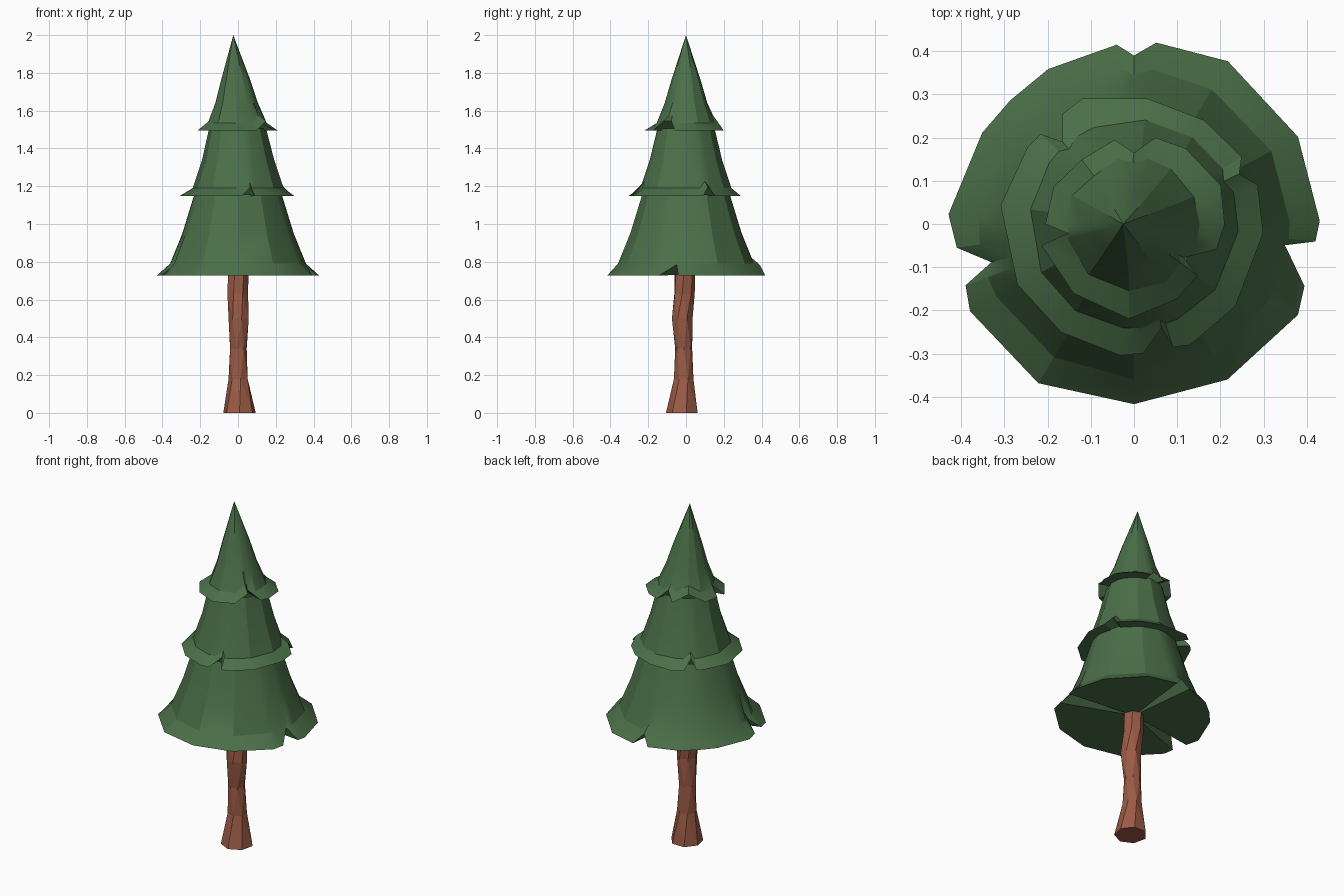
import bpy, bmesh
from math import radians, sin, cos, tau

if "Cube" in bpy.data.objects:
    bpy.data.objects.remove(bpy.data.objects["Cube"])


def material(name, rgb):
    m = bpy.data.materials.new(name)
    m.diffuse_color = (*rgb, 1)
    m.use_nodes = True
    m.node_tree.nodes["Principled BSDF"].inputs["Base Color"].default_value = m.diffuse_color
    return m


green = material("needles", (0.07, 0.16, 0.065))
brown = material("bark", (0.33, 0.105, 0.06))


def finish(name, bm, mat, angle):
    bmesh.ops.recalc_face_normals(bm, faces=bm.faces[:])
    me = bpy.data.meshes.new(name)
    bm.to_mesh(me)
    bm.free()
    me.materials.append(mat)
    me.shade_smooth()
    me.set_sharp_from_angle(angle=radians(angle))
    ob = bpy.data.objects.new(name, me)
    bpy.context.collection.objects.link(ob)


def bridge(bm, a, b):
    n = len(a)
    for i in range(n):
        j = (i + 1) % n
        bm.faces.new((a[i], a[j], b[j], b[i]))


def tier(name, radius, hem_z, notch_z, hem, profile, tip=None):
    """Skirt of branches: hem = (angle, radius) pairs, profile = (z, r, centre x)."""
    bm = bmesh.new()
    notched = [r < radius * 0.94 for _, r in hem]
    rim = [bm.verts.new((r * cos(radians(a)), r * sin(radians(a)), notch_z if k else hem_z))
           for (a, r), k in zip(hem, notched)]
    rings = [rim]
    for level, (z, r, cx) in enumerate(profile):
        ring = []
        for (a, hem_r), k in zip(hem, notched):
            rr, zz = r, z
            if level == 0 and k:
                rr, zz = min(r, hem_r) - 0.012, max(z, notch_z) + 0.03
            ring.append(bm.verts.new((cx + rr * cos(radians(a)), rr * sin(radians(a)), zz)))
        rings.append(ring)
    for a, b in zip(rings, rings[1:]):
        bridge(bm, a, b)
    # underside
    centre = bm.verts.new((0, 0, hem_z + 0.005))
    for i in range(len(rim)):
        bm.faces.new((rim[i], centre, rim[(i + 1) % len(rim)]))
    # pointed top
    if tip:
        t = bm.verts.new(tip)
        last = rings[-1]
        for i in range(len(last)):
            bm.faces.new((last[i], last[(i + 1) % len(last)], t))
    finish(name, bm, green, 22)


tier("lower_branches", 0.425, 0.727, 0.785,
     [(-152, .43), (-121, .43), (-90, .417), (-59, .42), (-29, .434), (-20, .42),
      (-8, .353), (-5.5, .422), (1, .43), (28, .43), (60, .435), (83, .423),
      (90, .39), (95.5, .417), (119, .41), (135, .405), (149, .41), (177, .43),
      (187.6, .414), (195, .342), (200, .415)],
     [(0.79, .36, 0), (0.95, .295, 0), (1.155, .232, 0)])

tier("middle_branches", 0.302, 1.148, 1.195,
     [(-152.6, .304), (-124, .302), (-96, .306), (-86, .30), (-75, .249), (-72.5, .299),
      (-65, .309), (-39, .302), (-4, .30), (17.5, .30), (25.5, .27), (32, .294),
      (56, .29), (84, .292), (112.5, .314), (123, .304), (131, .252), (136, .30),
      (144, .304), (172, .312)],
     [(1.19, .242, 0), (1.34, .192, 0), (1.505, .152, -.003)])

tier("upper_branches", 0.208, 1.495, 1.545,
     [(-172, .155), (-167, .22), (-131, .213), (-93, .22), (-60, .2), (-39, .19),
      (-34, .14), (-17, .2), (0, .21), (24, .22), (55.5, .212), (76, .206),
      (90, .165), (103, .2), (129, .192), (155, .205), (180, .205)],
     [(1.535, .155, -.003), (1.64, .113, -.007), (1.76, .078, -.012)],
     (-0.025, 0, 2.0))

# twisted trunk: z, centre x, centre y, radius, twist in degrees
bm = bmesh.new()
SIDES = 7
rings = []
for z, cx, cy, r, twist in [(0, .008, -.018, .088, 0), (.18, .003, -.012, .053, 12),
                            (.34, 0, -.012, .046, 40), (.50, .006, -.02, .056, 65),
                            (.63, -.002, -.01, .056, 80), (.75, 0, -.006, .056, 85)]:
    rings.append([bm.verts.new((cx + r * cos(tau * i / SIDES + radians(twist - 90)),
                                cy + r * sin(tau * i / SIDES + radians(twist - 90)), z))
                  for i in range(SIDES)])
for a, b in zip(rings, rings[1:]):
    bridge(bm, a, b)
bm.faces.new(rings[0])
bm.faces.new(rings[-1])
bmesh.ops.triangulate(bm, faces=[f for f in bm.faces if len(f.verts) == 4])
finish("trunk", bm, brown, 5)
